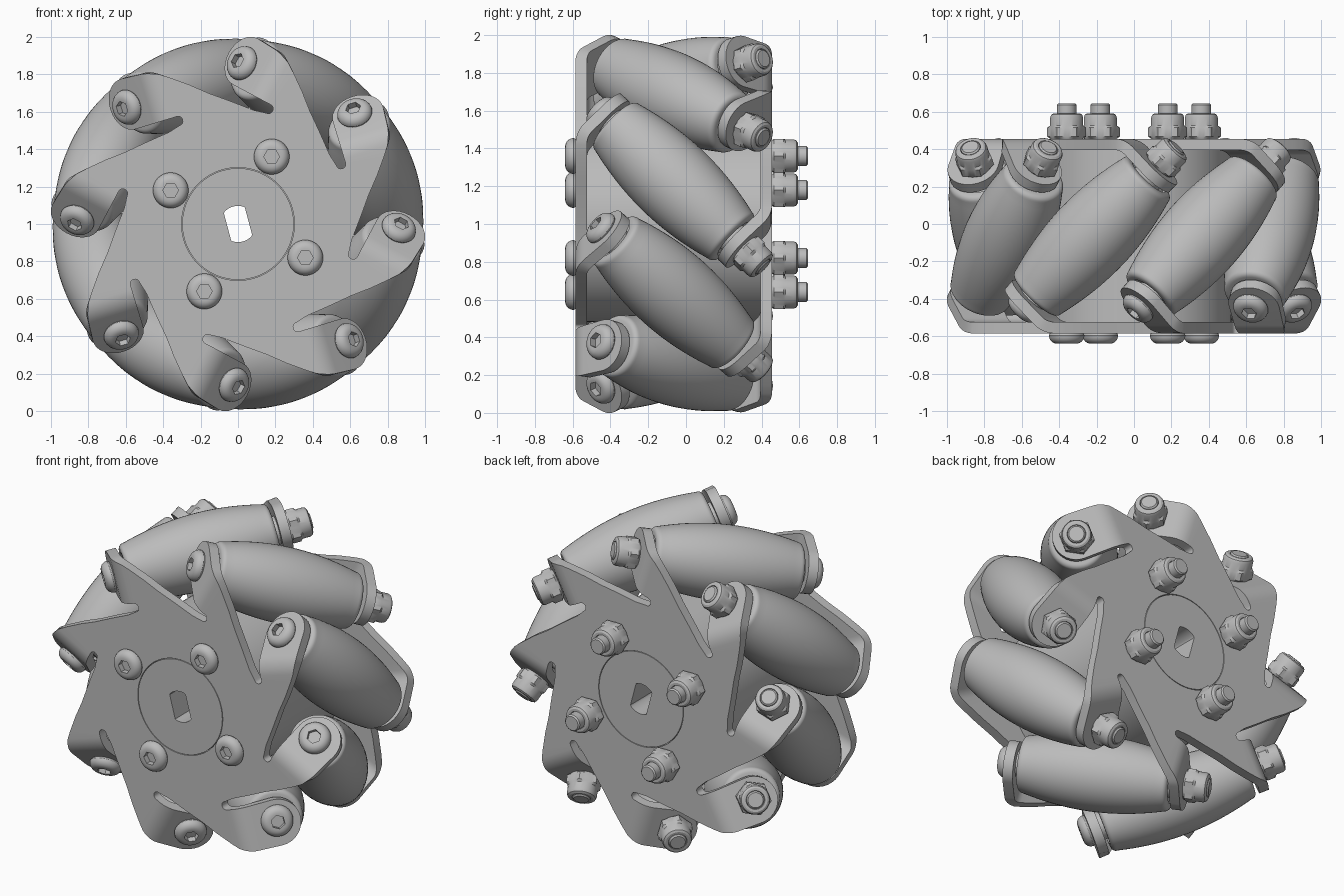
import bpy, bmesh
from math import sin, cos, tan, pi, radians, sqrt
from mathutils import Vector, Matrix

cube = bpy.data.objects.get("Cube")
if cube:
    bpy.data.objects.remove(cube)

COUNT = 8                 # rollers around the wheel
PHASE = radians(28)       # clockwise angle of the first roller from the top
CENTRE = Vector((0, -0.065, 1))
Y = Vector((0, 1, 0))
RIM, MID = 0.995, 0.77    # wheel radius, roller axis radius
HALF = 0.45               # half roller length
TAB = 0.5                 # tab distance along the roller axis
PLATE_Y, THICK = 0.49, 0.06

grey = bpy.data.materials.new("plain_grey")
grey.use_nodes = True
grey.diffuse_color = (0.5, 0.5, 0.5, 1)
grey.node_tree.nodes["Principled BSDF"].inputs["Base Color"].default_value = (0.5, 0.5, 0.5, 1)


def add_object(name, mesh, matrix=None):
    obj = bpy.data.objects.new(name, mesh)
    bpy.context.collection.objects.link(obj)
    if matrix:
        obj.matrix_world = matrix
    return obj


def smooth(obj):
    bpy.ops.object.select_all(action='DESELECT')
    obj.select_set(True)
    bpy.context.view_layer.objects.active = obj
    bpy.ops.object.shade_smooth_by_angle(angle=radians(30))


def to_mesh(name, bm):
    bmesh.ops.recalc_face_normals(bm, faces=bm.faces)
    mesh = bpy.data.meshes.new(name)
    bm.to_mesh(mesh)
    bm.free()
    mesh.materials.append(grey)
    return mesh


# Ring shapes: radius as a function of angle
def round_ring(r):
    return lambda a: r


def hex_ring(r):
    return lambda a: r * cos(pi / 6) / cos(a % (pi / 3) - pi / 6)


def keyway_ring(r, flat):
    return lambda a: min(r, flat / max(abs(cos(a - radians(15))), 1e-4))


def loft(name, rings, closed=False, n=48):
    """Skin a stack of (height, ring) sections along local z."""
    bm = bmesh.new()
    loops = []
    for h, ring in rings:
        ring = ring if callable(ring) else round_ring(ring)
        angles = [2 * pi * i / n for i in range(n)]
        loops.append([bm.verts.new((ring(a) * cos(a), ring(a) * sin(a), h)) for a in angles])
    pairs = list(zip(loops, loops[1:]))
    if closed:
        pairs.append((loops[-1], loops[0]))
    else:
        bm.faces.new(loops[0])
        bm.faces.new(loops[-1])
    for a, b in pairs:
        for i in range(n):
            j = (i + 1) % n
            bm.faces.new((a[i], a[j], b[j], b[i]))
    return to_mesh(name, bm)


def frame(k):
    a = PHASE + 2 * pi * k / COUNT
    return Vector((cos(a), 0, -sin(a))), Vector((sin(a), 0, cos(a)))


def axis_matrix(origin, axis, side):
    """Place local z along axis, local x along side."""
    m = Matrix((side, axis.cross(side), axis)).transposed().to_4x4()
    m.translation = origin
    return m


# Bent sheet side plate with slotted, folded tabs
def side_plate(name, sign):
    bm = bmesh.new()
    drop = PLATE_Y - TAB / sqrt(2)
    corner = -TAB / sqrt(2) + drop
    bend_r = 0.12
    setback = bend_r * tan(pi / 8)
    start = corner + setback
    tab_c, tab_r, low = 0.785, 0.14, 0.645
    hole_s = drop * sqrt(2) - setback

    def put(k, u, r, y=0):
        t, rad = frame(k)
        return bm.verts.new(CENTRE + sign * u * t + r * rad + sign * (y - PLATE_Y) * Y)

    outline, tabs = [], []
    for k in range(COUNT):
        slot = [(-0.145 + 0.025 * sin(pi * i / 8), 0.62 - 0.025 * cos(pi * i / 8)) for i in range(9)]
        pts = [put(k * sign, u, r) for u, r in [(-0.21, 0.577)] + slot]
        lo, hi = put(k * sign, start, low), put(k * sign, start, 0.888)
        arm = [put(k * sign, u, r) for u, r in [(-0.12, 0.855), (-0.03, 0.787), (0.054, 0.715), (0.16, 0.635)]]
        outline += pts + [lo, hi] + arm
        tabs.append((k * sign, lo, hi))
    hole = [bm.verts.new(CENTRE + Vector((0.302 * cos(a), -sign * PLATE_Y, 0.302 * sin(a))))
            for a in [2 * pi * i / 64 for i in range(64)]]
    edges = [bm.edges.new((l[i - 1], l[i])) for l in (outline, hole) for i in range(len(l))]
    bmesh.ops.triangle_fill(bm, edges=edges, use_beauty=True)

    for k, lo, hi in tabs:
        steps = 6
        for i in range(1, steps + 1):          # rounded fold
            a = pi / 4 * i / steps
            u, y = start - bend_r * sin(a), bend_r * (1 - cos(a))
            lo2, hi2 = put(k, u, low, y), put(k, u, 0.888 + 0.03 * sin(2 * a), y)
            bm.faces.new((lo, hi, hi2, lo2))
            lo, hi = lo2, hi2
        tip = []                               # round tab end
        for i in range(17):
            a = pi * i / 16
            s = (hole_s + tab_r * sin(a)) / sqrt(2)
            tip.append(put(k, u - s, tab_c + tab_r * cos(a), y + s))
        bm.faces.new([lo, hi] + tip)
    obj = add_object(name, to_mesh(name, bm))
    solid = obj.modifiers.new("sheet", 'SOLIDIFY')
    solid.thickness, solid.offset, solid.use_even_offset = THICK, 0, True
    bpy.context.view_layer.objects.active = obj
    bpy.ops.object.modifier_apply(modifier="sheet")
    smooth(obj)


side_plate("front_plate", 1)
side_plate("back_plate", -1)

# Hub drum with bosses flush in the plates and a keyed bore
face, inner = PLATE_Y + THICK / 2, PLATE_Y - THICK / 2
bore = keyway_ring(0.097, 0.058)
hub = loft("hub", [(-face, bore), (-face, 0.298), (-inner, 0.298), (-inner, 0.52),
                   (inner, 0.52), (inner, 0.298), (face, 0.298), (face, bore)], True, 96)
z_axis = Vector((0, 0, 1))
# local z points to the back, local x stays x
smooth(add_object("hub", hub, Matrix.Translation(CENTRE) @ Matrix.Rotation(pi / 2, 4, 'X')
                  @ Matrix.Scale(-1, 4, z_axis)))

# Barrel roller whose profile follows the wheel rim
def barrel(t):
    return RIM - sqrt(MID ** 2 + t * t / 2)


fillet = 0.03
body = [(t, barrel(t)) for t in [(HALF - fillet) * (i / 10 - 1) for i in range(21)]]
edge_r = barrel(HALF - fillet)
cap = [(HALF - fillet + fillet * sin(a), edge_r - fillet * (1 - cos(a)))
       for a in [pi / 2 * i / 5 for i in range(1, 6)]]
cap += [(HALF, 0.12), (HALF - 0.015, 0.115), (HALF - 0.015, 0.085), (TAB - 0.02, 0.085)]
roller = loft("roller", [(-h, r) for h, r in reversed(cap)] + body + cap)

# Button head with hex socket
dome = [(0.01 + 0.045 * sin(a), 0.05 + 0.045 * cos(a)) for a in [pi / 2 * i / 6 for i in range(7)]]
head = loft("bolt_head", [(0, 0.09)] + dome + [(0.055, hex_ring(0.042)), (0.02, hex_ring(0.042))])


# Lock nut: chamfered hex, round collar, bolt tip
def nut_mesh(name, tip):
    return loft(name, [(0, 0.085), (0.012, hex_ring(0.104)), (0.06, hex_ring(0.104)), (0.072, 0.088),
                       (0.115, 0.088), (0.13, 0.082), (0.137, 0.07), (0.137, 0.055), (0.125, 0.052),
                       (tip - 0.008, 0.052), (tip, 0.044)])


short_nut, long_nut = nut_mesh("axle_nut", 0.145), nut_mesh("hub_nut", 0.19)

for k in range(COUNT):
    t, rad = frame(k)
    axis = (t + Y) / sqrt(2)
    mid = CENTRE + MID * rad
    reach = TAB + THICK / 2
    add_object(f"roller_{k + 1}", roller, axis_matrix(mid, axis, rad))
    add_object(f"axle_head_{k + 1}", head, axis_matrix(mid - reach * axis, -axis, rad))
    add_object(f"axle_nut_{k + 1}", short_nut, axis_matrix(mid + reach * axis, axis, rad))

# Four hub bolts
for k in range(4):
    spot = CENTRE + Matrix.Rotation(k * pi / 2, 3, 'Y') @ Vector((0.18, 0, 0.36))
    side = Vector((1, 0, 0))
    add_object(f"hub_bolt_head_{k + 1}", head, axis_matrix(spot - face * Y, -Y, side))
    add_object(f"hub_nut_{k + 1}", long_nut, axis_matrix(spot + face * Y, Y, side))

for name in ("roller_1", "axle_head_1", "axle_nut_1", "hub_bolt_head_1", "hub_nut_1"):
    smooth(bpy.data.objects[name])
